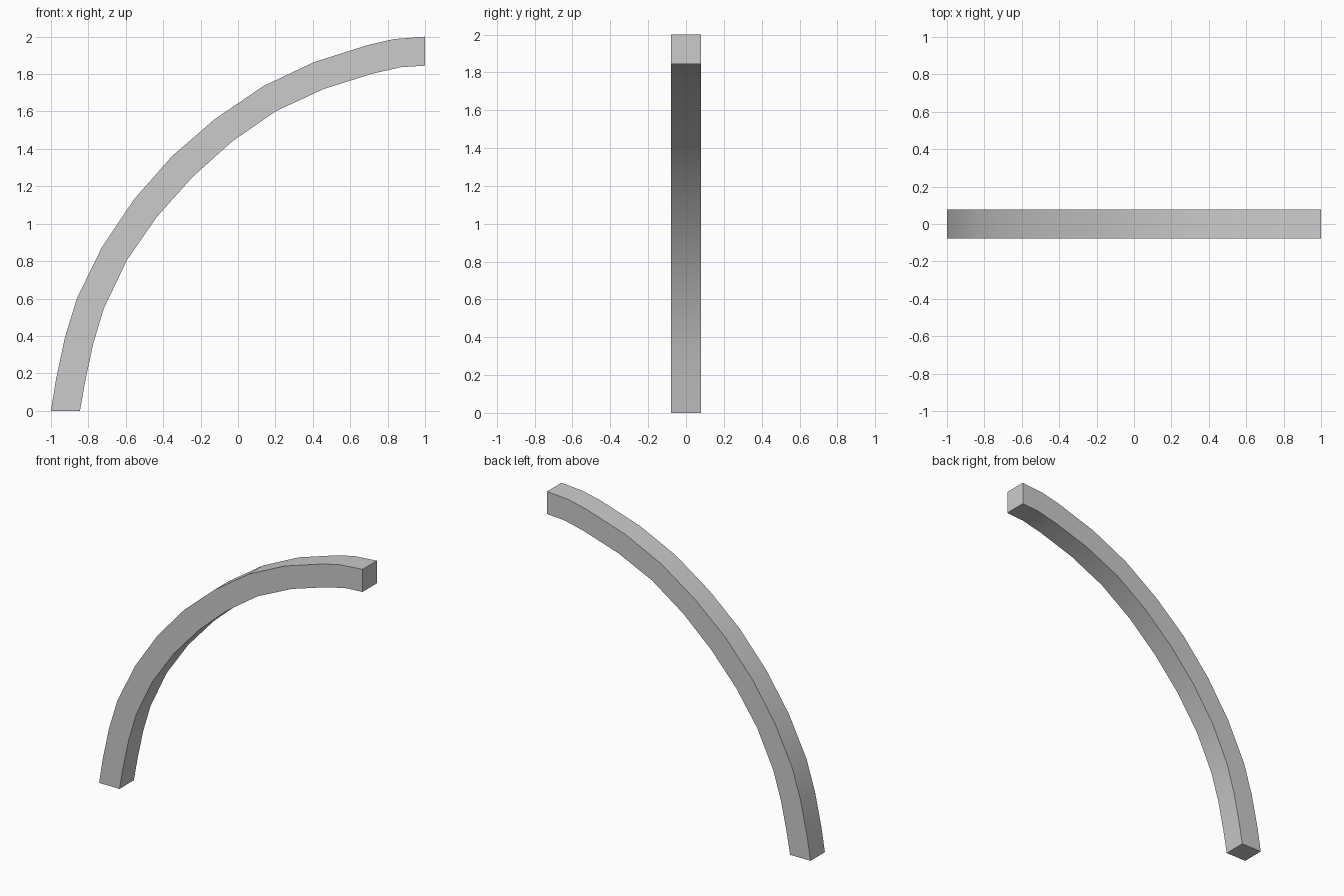
import bpy, bmesh, math

if "Cube" in bpy.data.objects:
    bpy.data.objects.remove(bpy.data.objects["Cube"])

HALF_WIDTH = 0.078

# Side profile of the beam: outer and inner edge, foot to tip (x, z)
outer = [(-1, 0), (-.973, .168), (-.925, .393), (-.861, .602), (-.727, .875),
         (-.556, 1.13), (-.353, 1.361), (-.123, 1.56), (.134, 1.735),
         (.406, 1.864), (.70, 1.957), (.834, 1.987), (1, 2)]
inner = [(-.845, 0), (-.818, .152), (-.775, .355), (-.717, .548), (-.594, .805),
         (-.433, 1.038), (-.241, 1.252), (-.03, 1.441), (.203, 1.602),
         (.46, 1.721), (.722, 1.803), (.872, 1.837), (1, 1.845)]

# Square section at each station, bridged into a beam
bm = bmesh.new()
rings = [[bm.verts.new((x, y, z)) for x, y, z in (
            (o[0], -HALF_WIDTH, o[1]), (o[0], HALF_WIDTH, o[1]),
            (i[0], HALF_WIDTH, i[1]), (i[0], -HALF_WIDTH, i[1]))]
         for o, i in zip(outer, inner)]
for a, b in zip(rings, rings[1:]):
    for k in range(4):
        n = (k + 1) % 4
        bm.faces.new((a[k], a[n], b[n], b[k]))

# End caps
bm.faces.new(rings[0])
bm.faces.new(rings[-1])
bmesh.ops.recalc_face_normals(bm, faces=bm.faces[:])

mesh = bpy.data.meshes.new("curved_beam")
bm.to_mesh(mesh)
bm.free()
beam = bpy.data.objects.new("curved_beam", mesh)
bpy.context.collection.objects.link(beam)

# Smooth along the curve, sharp at the corners
bpy.context.view_layer.objects.active = beam
beam.select_set(True)
bpy.ops.object.shade_smooth_by_angle(angle=math.radians(30))
